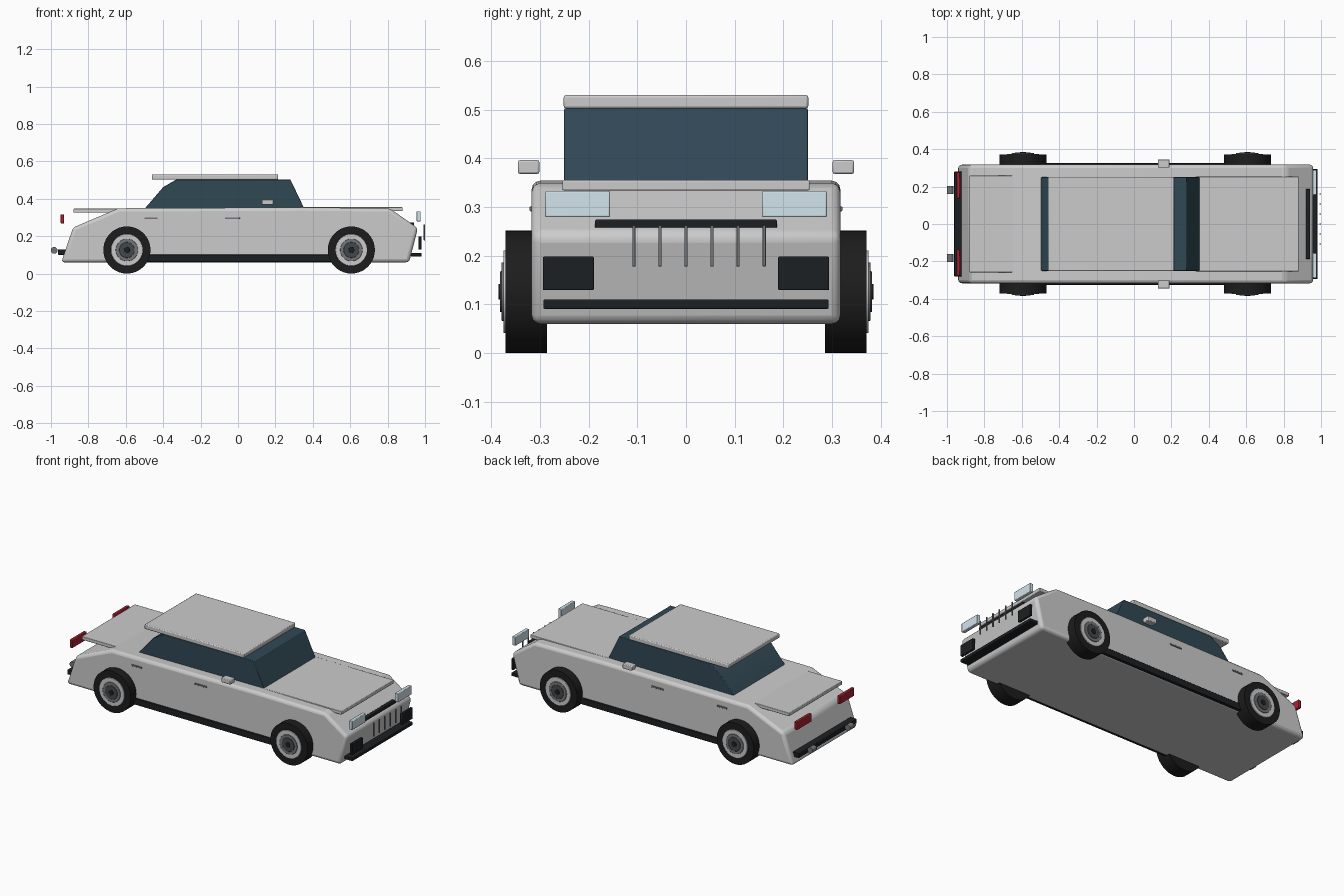
import bpy, bmesh, math

if "Cube" in bpy.data.objects:
    bpy.data.objects.remove(bpy.data.objects["Cube"])


def material(name, rgb):
    m = bpy.data.materials.new(name)
    m.diffuse_color = (*rgb, 1)
    m.use_nodes = True
    m.node_tree.nodes["Principled BSDF"].inputs["Base Color"].default_value = m.diffuse_color
    return m


GLASS = material("dark_glass", (0.03, 0.065, 0.09))
BLACK = material("black_trim", (0.012, 0.014, 0.016))
RUBBER = material("rubber", (0.012, 0.012, 0.012))
LAMP = material("lamp_clear", (0.65, 0.77, 0.84))
RED = material("lamp_red", (0.4, 0.015, 0.03))
STEEL = material("steel", (0.17, 0.18, 0.19))
DARK = material("dark_steel", (0.06, 0.065, 0.07))


def finish(ob, mat, bevel, segments=2):
    if mat:
        ob.data.materials.append(mat)
    if bevel:
        b = ob.modifiers.new("bevel", "BEVEL")
        b.width, b.segments = bevel, segments
        b.limit_method, b.angle_limit = "ANGLE", math.radians(30)
    bpy.ops.object.select_all(action="DESELECT")
    ob.select_set(True)
    bpy.context.view_layer.objects.active = ob
    bpy.ops.object.shade_smooth_by_angle(angle=math.radians(30))
    return ob


def box(name, x, y, z, mat=None, bevel=0.003):
    """Box from (min, max) ranges."""
    rng = (x, y, z)
    bpy.ops.mesh.primitive_cube_add(size=1, location=[(a + b) / 2 for a, b in rng])
    ob = bpy.context.object
    ob.name = name
    ob.scale = [b - a for a, b in rng]
    bpy.ops.object.transform_apply(location=False, rotation=False, scale=True)
    return finish(ob, mat, bevel)


def pair(name, x, y, z, mat=None, bevel=0.003):
    box(name + "_left", x, y, z, mat, bevel)
    box(name + "_right", x, (-y[1], -y[0]), z, mat, bevel)


def prism(name, profile, half, mat=None, bevel=0.0, segments=2):
    """Side profile (x, z) extruded across the width."""
    bm = bmesh.new()
    face = bm.faces.new([bm.verts.new((x, -half, z)) for x, z in profile])
    out = bmesh.ops.extrude_face_region(bm, geom=[face])
    for v in out["geom"]:
        if isinstance(v, bmesh.types.BMVert):
            v.co.y = half
    bmesh.ops.recalc_face_normals(bm, faces=bm.faces[:])
    me = bpy.data.meshes.new(name)
    bm.to_mesh(me)
    bm.free()
    ob = bpy.data.objects.new(name, me)
    bpy.context.collection.objects.link(ob)
    return finish(ob, mat, bevel, segments)


def disc(name, x, z, y0, y1, r, mat=None, bevel=0.0, sides=40):
    bpy.ops.mesh.primitive_cylinder_add(vertices=sides, radius=r, depth=abs(y1 - y0),
                                        location=(x, (y0 + y1) / 2, z),
                                        rotation=(math.pi / 2, 0, 0))
    ob = bpy.context.object
    ob.name = name
    return finish(ob, mat, bevel)


# body shell and cabin
prism("body", [(-0.945, 0.06), (0.915, 0.06), (0.962, 0.243), (0.81, 0.349),
               (0.35, 0.354), (-0.64, 0.349), (-0.882, 0.246)], 0.317, None, 0.018, 3)
prism("cabin_glass", [(-0.505, 0.34), (0.358, 0.34), (0.28, 0.503),
                      (-0.33, 0.503), (-0.40, 0.462)], 0.25, GLASS, 0.003)
box("roof", (-0.46, 0.214), (-0.251, 0.251), (0.502, 0.53), None, 0.005)
box("hood", (0.33, 0.88), (-0.254, 0.254), (0.334, 0.355))
box("trunk_lid", (-0.88, -0.45), (-0.258, 0.258), (0.326, 0.347))

# side trim, mirrors and door handles
pair("side_sill", (-0.5, 0.51), (0.30, 0.325), (0.062, 0.102), BLACK)
pair("side_mirror", (0.127, 0.19), (0.301, 0.345), (0.368, 0.396), None, 0.004)
pair("rear_door_handle", (-0.5, -0.43), (0.31, 0.321), (0.291, 0.301), STEEL, 0.002)
pair("front_door_handle", (-0.07, 0.01), (0.31, 0.321), (0.291, 0.301), STEEL, 0.002)

# front end
pair("headlight", (0.955, 0.977), (0.156, 0.289), (0.279, 0.333), LAMP)
pair("fog_light", (0.965, 0.981), (0.189, 0.294), (0.129, 0.198), BLACK)
box("grille_bar", (0.918, 0.942), (-0.187, 0.187), (0.256, 0.274), BLACK)
box("front_bumper_bar", (0.925, 0.981), (-0.293, 0.293), (0.091, 0.11), BLACK)
for i in range(6):
    y = (i - 2) * 0.0535
    box(f"grille_slat_{i}", (0.993, 1.0), (y - 0.0033, y + 0.0033), (0.178, 0.262), STEEL, 0.001)

# rear end
pair("tail_light", (-0.948, -0.93), (0.137, 0.277), (0.267, 0.317), RED)
box("rear_bumper_bar", (-0.962, -0.918), (-0.28, 0.28), (0.1, 0.129), BLACK)
for side, s in (("left", 1), ("right", -1)):
    disc(f"exhaust_{side}", -0.983, 0.124, s * 0.16, s * 0.202, 0.018, STEEL, 0, 24)

# wheels: tyre with stepped rim, hub and cap
for end, x in (("front", 0.606), ("rear", -0.594)):
    for side, s in (("left", 1), ("right", -1)):
        tag = f"{end}_{side}"
        disc("tyre_" + tag, x, 0.126, s * 0.285, s * 0.371, 0.126, RUBBER, 0.0)
        disc("rim_" + tag, x, 0.126, s * 0.30, s * 0.375, 0.085, None, 0.002)
        disc("rim_inset_" + tag, x, 0.126, s * 0.30, s * 0.379, 0.06, STEEL, 0.002)
        disc("hub_" + tag, x, 0.126, s * 0.30, s * 0.382, 0.042, DARK, 0.002)
        disc("hub_cap_" + tag, x, 0.126, s * 0.30, s * 0.385, 0.016, BLACK, 0.001, 24)
